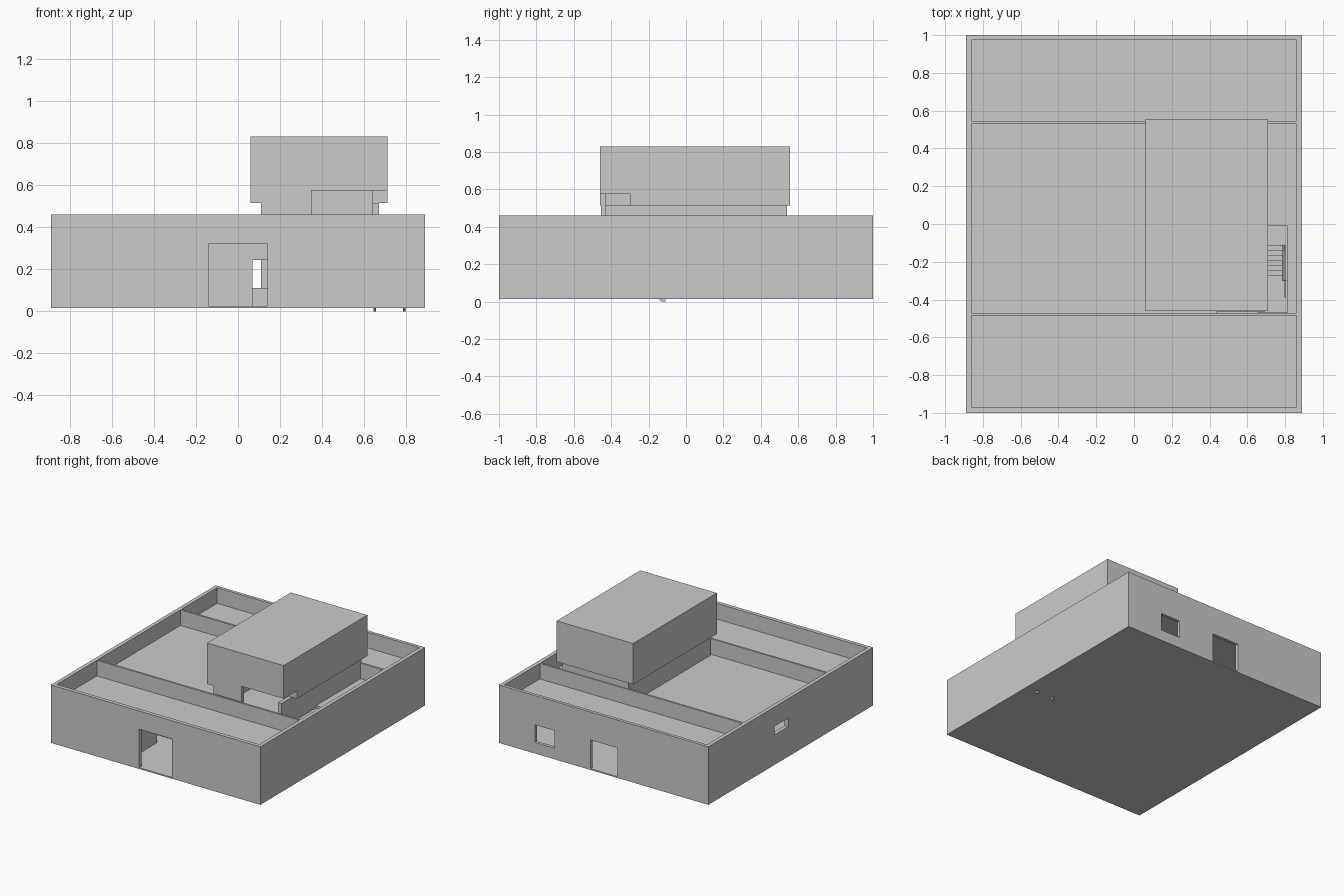
import bpy, bmesh

if "Cube" in bpy.data.objects:
    bpy.data.objects.remove(bpy.data.objects["Cube"])


def mesh_obj(name, bm):
    me = bpy.data.meshes.new(name)
    bmesh.ops.recalc_face_normals(bm, faces=bm.faces[:])
    bm.to_mesh(me)
    bm.free()
    ob = bpy.data.objects.new(name, me)
    bpy.context.scene.collection.objects.link(ob)
    return ob


def box(name, x, y, z):
    bm = bmesh.new()
    bmesh.ops.create_cube(bm, size=1)
    for v in bm.verts:
        v.co = [a + (c + 0.5) * (b - a) for c, (a, b) in zip(v.co, (x, y, z))]
    return mesh_obj(name, bm)


def prism_x(name, pts, x0, x1):
    # side profile in (y, z) pushed along x
    bm = bmesh.new()
    f = bm.faces.new([bm.verts.new((x0, y, z)) for y, z in pts])
    r = bmesh.ops.extrude_face_region(bm, geom=[f])
    vs = [g for g in r["geom"] if isinstance(g, bmesh.types.BMVert)]
    bmesh.ops.translate(bm, verts=vs, vec=(x1 - x0, 0, 0))
    return mesh_obj(name, bm)


def cut(ob, *holes):
    for h in holes:
        c = box("cutter", *h)
        c.hide_render = True
        m = ob.modifiers.new("cut", 'BOOLEAN')
        m.operation = 'DIFFERENCE'
        m.solver = 'EXACT'
        m.object = c
        bpy.context.view_layer.objects.active = ob
        bpy.ops.object.modifier_apply(modifier=m.name)
        bpy.data.objects.remove(c)


# ground floor slab and perimeter walls with door and window openings
shell = box("outer_walls", (-0.89, 0.89), (-1, 1), (0.015, 0.46))
cut(shell,
    ((-0.86, 0.86), (-0.97, 0.975), (0.025, 0.6)),
    ((-0.14, 0.14), (-1.1, -0.9), (0.025, 0.32)),
    ((-0.12, 0.11), (0.9, 1.1), (0.025, 0.245)),
    ((0.417, 0.584), (0.9, 1.1), (0.10, 0.235)),
    ((-1.0, -0.8), (0.03, 0.20), (0.245, 0.31)))

# cross walls rising above the roof as parapets
front_wall = box("front_cross_wall", (-0.861, 0.861), (-0.485, -0.47), (0.024, 0.46))
cut(front_wall, ((0.07, 0.28), (-0.6, -0.4), (0.026, 0.245)))
back_wall = box("back_cross_wall", (-0.861, 0.861), (0.53, 0.545), (0.024, 0.46))
cut(back_wall, ((0.02, 0.3), (0.5, 0.6), (0.11, 0.245)))
part = box("room_partition", (-0.29, -0.274), (-0.971, -0.59), (0.024, 0.33))

# roof slab with stair opening
roof = box("roof_slab", (-0.861, 0.861), (-0.971, 0.976), (0.32, 0.34))
cut(roof,
    ((0.44, 0.81), (-0.47, -0.35), (0.2, 0.5)),
    ((0.67, 0.81), (-0.47, -0.01), (0.2, 0.5)))

# recessed base of the upper storey, open at the front corner
base = box("upper_base_walls", (0.11, 0.67), (-0.455, 0.54), (0.339, 0.516))
cut(base,
    ((0.14, 0.64), (-0.43, 0.515), (0.2, 0.7)),
    ((0.35, 0.7), (-0.5, -0.43), (0.2, 0.7)))

# overhanging upper storey with corner opening
upper = box("upper_storey", (0.06, 0.71), (-0.46, 0.555), (0.515, 0.83))
cut(upper,
    ((0.14, 0.64), (-0.43, 0.515), (0.4, 0.80)),
    ((0.35, 0.8), (-0.5, -0.30), (0.4, 0.575)))

# lower flight, landing and upper flight
n = 7
rise, run = 0.155 / n, 0.19 / n
for i in range(n):
    y = -0.11 - i * run
    z = 0.025 + (i + 1) * rise
    box("lower_tread", (0.655, 0.785), (y - run, y), (z - 0.01, z))
box("landing", (0.655, 0.81), (-0.469, -0.30), (0.17, 0.18))
m = 8
for i in range(m):
    x = 0.69 - i * 0.031
    z = 0.18 + (i + 1) * 0.16 / m
    box("upper_tread", (x - 0.031, x), (-0.465, -0.36), (z - 0.01, z))

# stringers whose feet reach below the slab
for x in (0.645, 0.785):
    prism_x("stringer", [(-0.11, 0.0), (-0.13, 0.0), (-0.31, 0.155),
                         (-0.31, 0.18), (-0.11, 0.03)], x, x + 0.01)

# sloping handrail beside the lower flight
prism_x("handrail", [(-0.11, 0.13), (-0.11, 0.14), (-0.30, 0.29),
                     (-0.39, 0.29), (-0.39, 0.28), (-0.30, 0.28)], 0.797, 0.805)
for y, z0, z1 in ((-0.12, 0.03, 0.14), (-0.385, 0.17, 0.285)):
    box("handrail_post", (0.797, 0.805), (y - 0.004, y + 0.004), (z0, z1))
